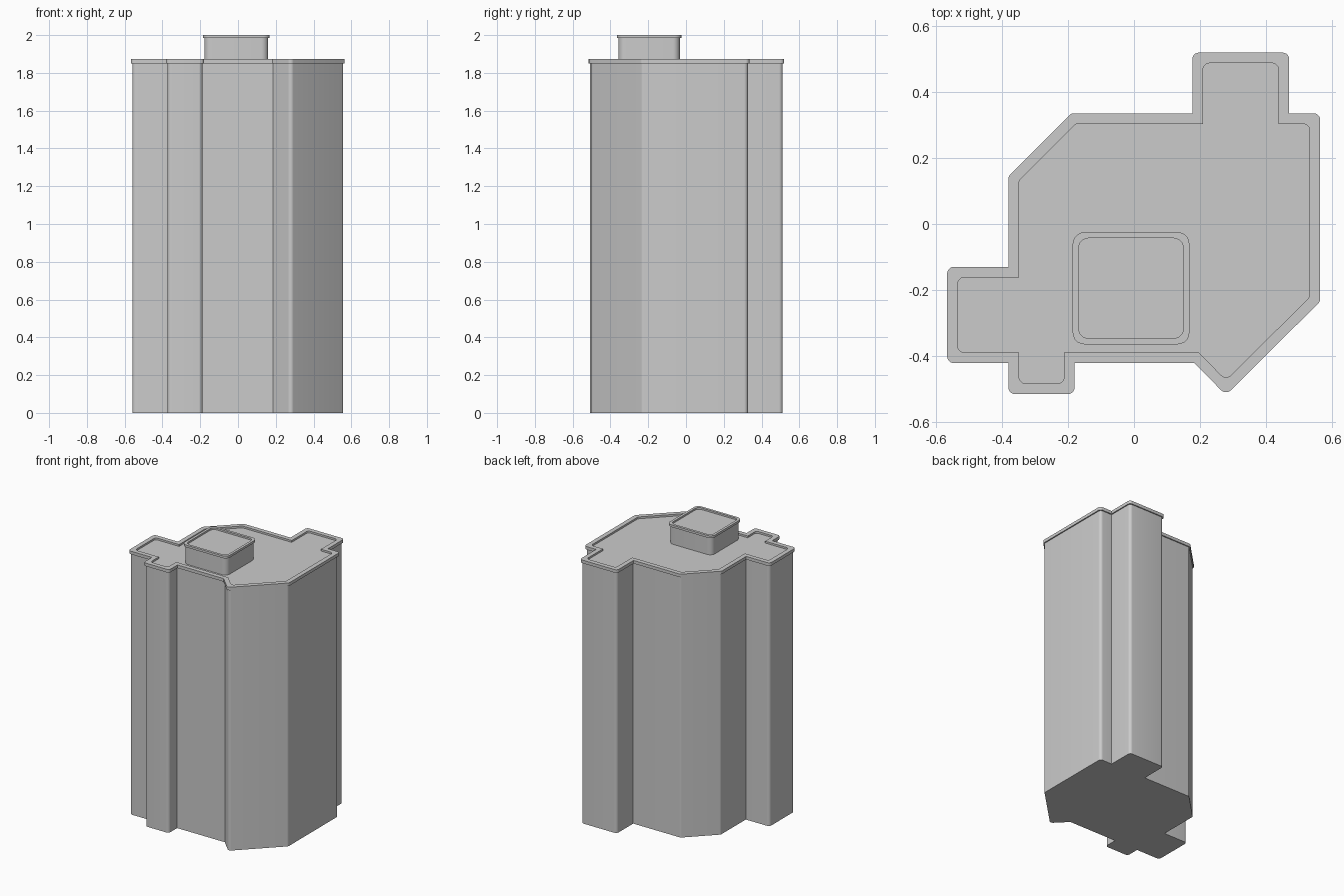
import bpy, bmesh
from mathutils import Vector
from math import tan

if "Cube" in bpy.data.objects:
    bpy.data.objects.remove(bpy.data.objects["Cube"])

SEG = 5  # segments per rounded corner


def outline(points, inset, radius):
    """Counter-clockwise outline, mitre-inset, with rounded convex corners."""
    pts = [Vector(p) for p in points]
    n = len(pts)
    moved = []
    for i, p in enumerate(pts):
        a = (p - pts[i - 1]).normalized()
        b = (pts[(i + 1) % n] - p).normalized()
        na, nb = Vector((-a.y, a.x)), Vector((-b.y, b.x))
        moved.append(p + (na + nb) * inset / (1 + na.dot(nb)))
    out = []
    for i, p in enumerate(moved):
        a = (p - moved[i - 1]).normalized()
        b = (moved[(i + 1) % n] - p).normalized()
        if a.x * b.y - a.y * b.x <= 0:
            out.append(p)
            continue
        turn = a.angle(b)
        cut = radius * tan(turn / 2)
        centre = p - a * cut + Vector((-a.y, a.x)) * radius
        start, end = p - a * cut - centre, p + b * cut - centre
        for k in range(SEG + 1):
            out.append(centre + start.lerp(end, k / SEG).normalized() * radius)
    return out


def stack(name, points, profile, cap_bottom=False, cap_top=False):
    """Skin a list of (inset, radius, z) rings around one outline."""
    bm = bmesh.new()
    rings = [[bm.verts.new((p.x, p.y, z)) for p in outline(points, ins, r)]
             for ins, r, z in profile]
    for lo, hi in zip(rings, rings[1:]):
        n = len(lo)
        for i in range(n):
            j = (i + 1) % n
            bm.faces.new((lo[i], lo[j], hi[j], hi[i]))
    if cap_bottom:
        bm.faces.new(rings[0][::-1])
    if cap_top:
        bm.faces.new(rings[-1])
    mesh = bpy.data.meshes.new(name)
    bm.to_mesh(mesh)
    bm.free()
    obj = bpy.data.objects.new(name, mesh)
    bpy.context.collection.objects.link(obj)
    bpy.context.view_layer.objects.active = obj
    obj.select_set(True)
    bpy.ops.object.shade_smooth_by_angle()
    obj.select_set(False)


# Floor plan with side wings, chamfers and a front point
plan = [(-.567, -.422), (-.381, -.422), (-.381, -.516), (-.18, -.516),
        (-.18, -.422), (.183, -.422), (.279, -.519), (.565, -.235),
        (.565, .336), (.471, .336), (.471, .52), (.177, .52),
        (.177, .336), (-.19, .336), (-.381, .145), (-.381, -.13),
        (-.567, -.13)]

# Main walls
stack("building_walls", plan, [(.008, .02, 0), (.008, .02, 1.851)], cap_bottom=True)

# Overhanging cornice, raised rim and recessed roof
stack("roof_parapet", plan,
      [(.008, .02, 1.851), (0, .02, 1.851), (0, .02, 1.873),
       (.032, .02, 1.873), (.032, .02, 1.860)], cap_top=True)

# Rooftop service box and its lipped cap
box = [(-.186, -.365), (.168, -.365), (.168, -.025), (-.186, -.025)]
stack("rooftop_box_walls", box, [(.008, .035, 1.858), (.008, .035, 1.984)])
stack("rooftop_box_cap", box,
      [(.008, .035, 1.984), (0, .035, 1.984), (0, .035, 2.0),
       (.018, .03, 2.0), (.018, .03, 1.988)], cap_top=True)
